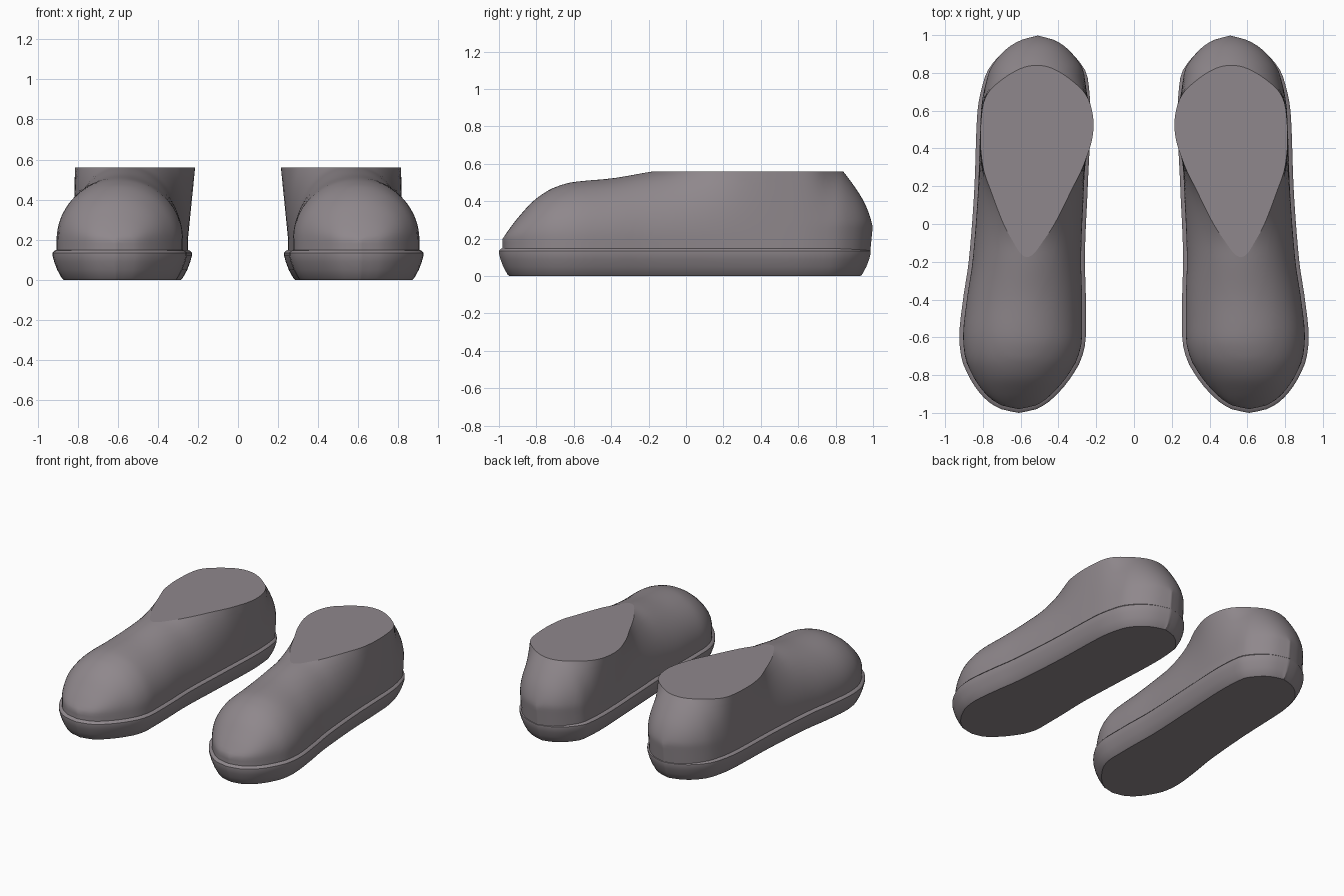
import bpy, bmesh, math

if "Cube" in bpy.data.objects:
    bpy.data.objects.remove(bpy.data.objects["Cube"], do_unlink=True)

SEG = 48         # points along each side of an outline
CUT = 0.56       # height of the flat ankle opening


def material(name, rgb):
    mat = bpy.data.materials.new(name)
    mat.use_nodes = True
    mat.diffuse_color = (*rgb, 1)
    mat.node_tree.nodes["Principled BSDF"].inputs["Base Color"].default_value = (*rgb, 1)
    return mat


def smooth_curve(points):
    """Monotone cubic through (position, value) pairs."""
    xs, ys = zip(*points)
    d = [(ys[i + 1] - ys[i]) / (xs[i + 1] - xs[i]) for i in range(len(xs) - 1)]
    m = [d[0]]
    for a, b in zip(d, d[1:]):
        m.append(2 * a * b / (a + b) if a * b > 0 else 0)
    m.append(d[-1])

    def value(x):
        x = min(max(x, xs[0]), xs[-1])
        i = max(k for k in range(len(d)) if xs[k] <= x)
        h = xs[i + 1] - xs[i]
        t = (x - xs[i]) / h
        return (ys[i] + h * m[i] * t
                + (3 * (ys[i + 1] - ys[i]) - h * (2 * m[i] + m[i + 1])) * t ** 2
                + (h * (m[i] + m[i + 1]) - 2 * (ys[i + 1] - ys[i])) * t ** 3)
    return value


# Plan outline of the foot: inner and outer edge along its length
inner = smooth_curve([(-.98, .61), (-.96, .52), (-.9, .435), (-.8, .35), (-.7, .295),
                      (-.6, .275), (-.4, .275), (-.2, .28), (.2, .265), (.6, .25),
                      (.8, .265), (.9, .325), (.97, .41), (1, .51)])
outer = smooth_curve([(-.98, .61), (-.96, .70), (-.9, .785), (-.8, .855), (-.7, .895),
                      (-.6, .905), (-.4, .885), (-.2, .855), (.2, .825), (.6, .81),
                      (.8, .77), (.9, .705), (.97, .61), (1, .51)])
# Height of the domed cross-section; it runs past the cut at the ankle
crown = smooth_curve([(-.98, .2), (-.96, .23), (-.9, .31), (-.8, .415), (-.7, .475),
                      (-.6, .503), (-.4, .522), (-.2, .556), (-.1, .573), (0, .61),
                      (.1, .67), (.2, .79), (.35, 1.4), (.5, 3), (.6, 2), (.7, .985),
                      (.75, .72), (.8, .61), (.84, .56), (.9, .48), (.95, .40),
                      (.98, .33), (1, .26)])
mid_height = smooth_curve([(-1, .2), (.5, .2), (.9, .255), (1, .255)])


def reach(z, low, high):
    """Bisect for the end of the shoe at height z; low is outside, high inside."""
    if crown(low) >= z:
        return low
    for _ in range(40):
        mid = (low + high) / 2
        if crown(mid) >= z:
            high = mid
        else:
            low = mid
    return high


def outline(z):
    """Closed ring of (x, y) points round the shoe at height z."""
    front, back = reach(z, -.98, .4), reach(z, 1, .5)
    sides = ([], [])
    for i in range(SEG + 1):
        y = (front + back) / 2 - (back - front) / 2 * math.cos(math.pi * i / SEG)
        base = mid_height(y)
        rise = max(z - base, 0) / max(crown(y) - base, 1e-4)
        fullness = math.sqrt(max(1 - rise * rise, 0))
        centre, half = (inner(y) + outer(y)) / 2, (outer(y) - inner(y)) / 2 * fullness
        lean = .04 * max(z - .2, 0) / .36 * math.exp(-((y - .52) / .2) ** 2)
        tuck = 1 - .1 * max(.28 - z, 0) if y > 0 else 1
        sides[0].append((centre - half - lean * fullness, y * tuck))
        sides[1].append((centre + half, y * tuck))
    return sides[1] + sides[0][-2:0:-1]


def offset(ring, amount):
    """Push a ring outwards along its normals."""
    result = []
    for i, (x, y) in enumerate(ring):
        ax, ay = ring[i - 2]
        bx, by = ring[(i + 2) % len(ring)]
        length = math.hypot(bx - ax, by - ay)
        result.append((x + (by - ay) / length * amount, y - (bx - ax) / length * amount))
    return result


def loft(name, layers, side, mat):
    """Skin a stack of (z, ring) layers and close both ends with flat caps."""
    bm = bmesh.new()
    rings = [[bm.verts.new((side * x, y, z)) for x, y in ring] for z, ring in layers]
    n = len(rings[0])
    for a, b in zip(rings, rings[1:]):
        for i in range(n):
            j = (i + 1) % n
            bm.faces.new((a[i], a[j], b[j], b[i]))
    bm.faces.new(rings[0])
    bm.faces.new(rings[-1])
    bmesh.ops.recalc_face_normals(bm, faces=bm.faces)
    mesh = bpy.data.meshes.new(name)
    bm.to_mesh(mesh)
    bm.free()
    mesh.materials.append(mat)
    obj = bpy.data.objects.new(name, mesh)
    bpy.context.collection.objects.link(obj)
    bpy.ops.object.select_all(action='DESELECT')
    obj.select_set(True)
    bpy.context.view_layer.objects.active = obj
    bpy.ops.object.shade_smooth_by_angle(angle=math.radians(40))
    for face in mesh.polygons:
        if len(face.vertices) > 4:
            face.use_smooth = False


grey = material("warm grey", (.275, .245, .262))

# Upper: even layers up the walls, finer ones over the shallow instep
heights = [.12 + .02 * i for i in range(18)] + [.47 + .006 * i for i in range(15)] + [CUT]
upper_layers = [(z, outline(z)) for z in heights]

# Sole: bevelled underside, bulging side and a thin welt round the upper
foot = [(x, y * .975 if y > 0 else y) for x, y in outline(.2)]
sole_profile = [(0, -.035), (.008, -.026), (.05, -.003), (.09, .012), (.12, .02),
                (.135, .02), (.146, .01), (.152, -.012)]
sole_layers = [(z, offset(foot, grow)) for z, grow in sole_profile]

for label, side in (("left", 1), ("right", -1)):
    loft(label + "_shoe_upper", upper_layers, side, grey)
    loft(label + "_shoe_sole", sole_layers, side, grey)
